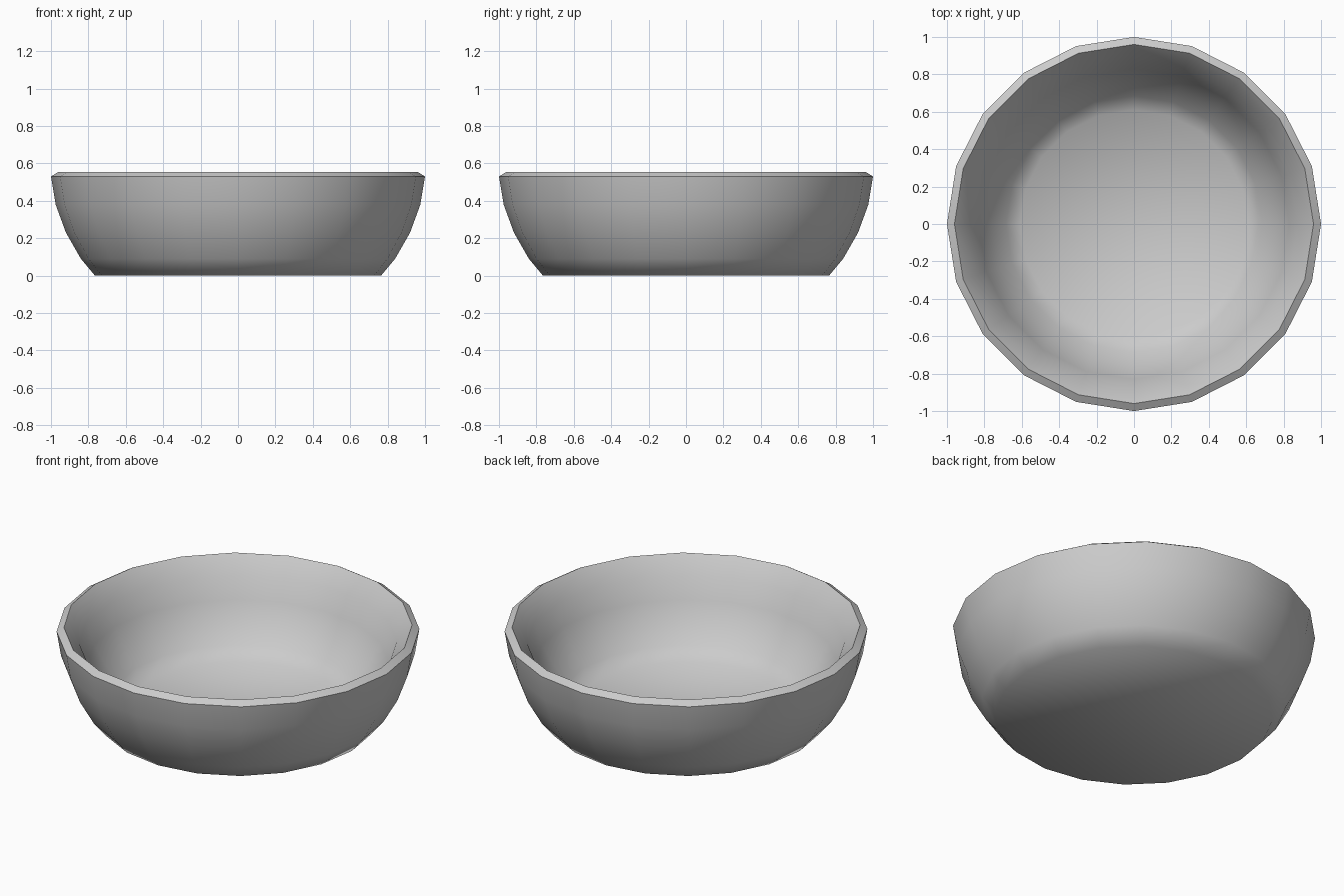
import bpy, bmesh, math

if "Cube" in bpy.data.objects:
    bpy.data.objects.remove(bpy.data.objects["Cube"])

SIDES = 20

# Outer wall from base to lip, read as (radius, height)
outer = [(0.765, 0.0), (0.84, 0.09), (0.92, 0.23), (0.975, 0.38), (1.0, 0.53)]
# Thick inner wall: lip edge, steep curve, then a short slope down to the flat floor
inner = [(0.96, 0.555), (0.875, 0.455), (0.83, 0.33), (0.76, 0.21), (0.685, 0.12), (0.61, 0.055)]

bm = bmesh.new()


def ring(radius, height):
    return [bm.verts.new((radius * math.cos(2 * math.pi * i / SIDES),
                          radius * math.sin(2 * math.pi * i / SIDES), height))
            for i in range(SIDES)]


# Walls and sloping lip
rings = [ring(r, z) for r, z in outer + inner]
for low, high in zip(rings, rings[1:]):
    for i in range(SIDES):
        j = (i + 1) % SIDES
        bm.faces.new((low[i], low[j], high[j], high[i]))

# Underside and floor
bm.faces.new(rings[0][::-1])
bm.faces.new(rings[-1])
bmesh.ops.recalc_face_normals(bm, faces=bm.faces)

mesh = bpy.data.meshes.new("bowl")
bm.to_mesh(mesh)
bm.free()
bowl = bpy.data.objects.new("bowl", mesh)
bpy.context.collection.objects.link(bowl)

# Smooth walls, sharp lip edges
bpy.context.view_layer.objects.active = bowl
bowl.select_set(True)
bpy.ops.object.shade_smooth_by_angle(angle=math.radians(52))
